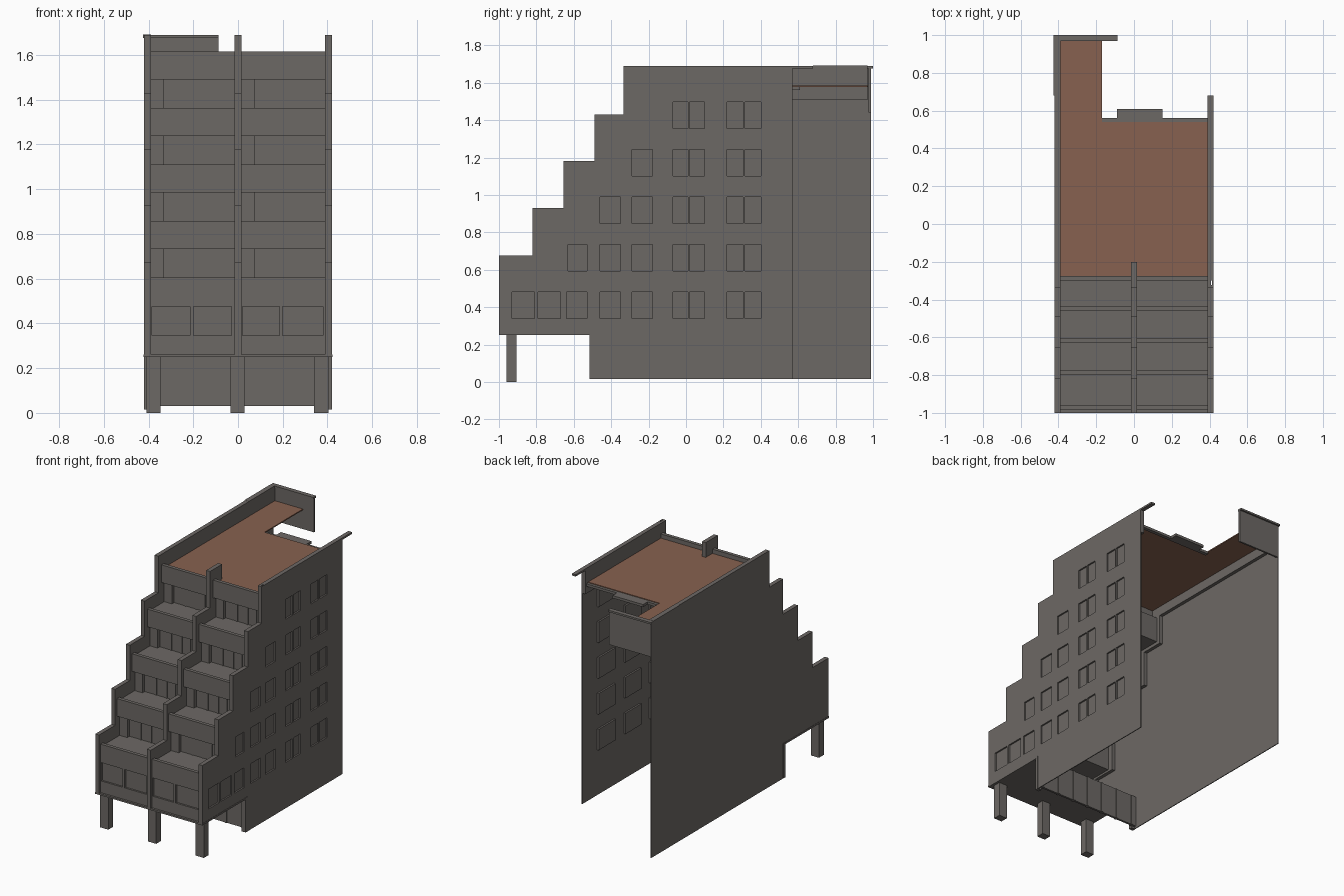
import bpy, bmesh

if "Cube" in bpy.data.objects:
    bpy.data.objects.remove(bpy.data.objects["Cube"])

def material(name, rgb):
    m = bpy.data.materials.new(name)
    m.diffuse_color = (*rgb, 1)
    m.use_nodes = True
    m.node_tree.nodes["Principled BSDF"].inputs["Base Color"].default_value = m.diffuse_color
    return m

GREY = material("concrete grey", (0.152, 0.140, 0.130))
BROWN = material("terracotta roof", (0.245, 0.121, 0.079))

def finish(name, bm, mat):
    bmesh.ops.recalc_face_normals(bm, faces=bm.faces)
    me = bpy.data.meshes.new(name)
    bm.to_mesh(me)
    bm.free()
    me.materials.append(mat)
    ob = bpy.data.objects.new(name, me)
    bpy.context.collection.objects.link(ob)
    return ob

def boxes(name, items, mat=GREY):
    """One object from boxes given as (x0, x1, y0, y1, z0, z1)."""
    bm = bmesh.new()
    for x0, x1, y0, y1, z0, z1 in items:
        for v in bmesh.ops.create_cube(bm, size=1)["verts"]:
            v.co.x = x1 if v.co.x > 0 else x0
            v.co.y = y1 if v.co.y > 0 else y0
            v.co.z = z1 if v.co.z > 0 else z0
    return finish(name, bm, mat)

def extrude_x(name, profile, x0, x1, mat=GREY):
    """Extrude a (y, z) outline between two x positions."""
    bm = bmesh.new()
    f = bm.faces.new([bm.verts.new((x0, y, z)) for y, z in profile])
    r = bmesh.ops.extrude_face_region(bm, geom=[f])
    verts = [g for g in r["geom"] if isinstance(g, bmesh.types.BMVert)]
    bmesh.ops.translate(bm, verts=verts, vec=(x1 - x0, 0, 0))
    return finish(name, bm, mat)

def cut(ob, items):
    """Subtract boxes from an object."""
    cutter = boxes("cutter", items)
    cutter.hide_render = True
    mod = ob.modifiers.new("recess", "BOOLEAN")
    mod.operation, mod.solver, mod.object = "DIFFERENCE", "EXACT", cutter
    bpy.context.view_layer.objects.active = ob
    bpy.ops.object.modifier_apply(modifier=mod.name)
    bpy.data.objects.remove(cutter)

# Stepped front outline shared by the side walls and the fins
steps = [(-1, 0.25), (-1, 0.675), (-0.82, 0.675), (-0.82, 0.93), (-0.655, 0.93),
         (-0.655, 1.18), (-0.49, 1.18), (-0.49, 1.43), (-0.335, 1.43), (-0.335, 1.69)]
foot = [(-0.51, 0.015), (-0.51, 0.25)]

# Thin outer skins of the side walls
extrude_x("left_wall", steps + [(0.99, 1.69), (0.99, 0.015)] + foot, -0.42, -0.414)
right = extrude_x("right_wall", steps + [(0.57, 1.69), (0.57, 0.015)] + foot, 0.414, 0.42)

# Stepped fins: one between the bays, one thickening each wall at the terraces
back = [(-0.2, 1.69), (-0.2, 1.30)]
for y, z in ((-0.36, 1.05), (-0.53, 0.80), (-0.69, 0.55), (-0.86, 0.25)):
    back += [(y, back[-1][1]), (y, z)]
for name, x0, x1 in (("left_fin", -0.415, -0.39), ("central_fin", -0.015, 0.015),
                     ("right_fin", 0.39, 0.408)):
    extrude_x(name, steps + back, x0, x1)
boxes("right_fin_edge", [(0.405, 0.4145, y, y + 0.012, z0, z1) for y, z0, z1 in
      ((-1, .25, .675), (-.82, .67, .93), (-.655, .92, 1.18), (-.49, 1.17, 1.43),
       (-.335, 1.42, 1.69))]
      + [(0.405, 0.4145, a, b, z - 0.012, z) for a, b, z in
         ((-1, -.82, .675), (-.82, -.655, .93), (-.655, -.49, 1.18), (-.49, -.335, 1.43))])

# Roof parapets: inner faces thicken the wall tops
boxes("roof_parapets", [(-0.415, -0.39, -0.25, 0.973, 1.51, 1.69),
                        (0.39, 0.415, -0.3, 0.57, 1.51, 1.69)])

# Side windows: openings backed by shallow trays
spans = {0: [(-0.93, -0.81), (-0.79, -0.67), (-0.64, -0.53)], 1: [(-0.63, -0.53)]}
openings, trays = [], []
for row in range(5):
    z0 = 0.34 + 0.254 * row
    groups = [[s] for s in spans.get(row, [])]
    groups += [[(-0.07, 0.01), (0.02, 0.10)], [(0.22, 0.305), (0.315, 0.40)]]
    if row < 4:
        groups.append([(-0.29, -0.18)])
    if row < 3:
        groups.append([(-0.46, -0.35)])
    for g in groups:
        openings += [(0.411, 0.45, a, b, z0, z0 + 0.14) for a, b in g]
        trays.append((0.402, 0.4145, g[0][0] - 0.004, g[-1][1] + 0.004,
                      z0 - 0.004, z0 + 0.144))
cut(right, openings)
panes = boxes("side_window_trays", trays)
cut(panes, [(0.409, 0.45, *o[2:]) for o in openings])

# Terraces, level by level and bay by bay
fronts = [-0.985, -0.80, -0.63, -0.46, -0.30]
tops = [0.605 + 0.2525 * k for k in range(5)]
parapets, floors, glazing, posts = [], [], [], []
for x0, x1 in ((-0.39, -0.015), (0.015, 0.39)):
    for k, (y, t) in enumerate(zip(fronts, tops)):
        if k < 4:
            floors.append((x0, x1, y + 0.002, fronts[k + 1] + 0.07, t - 0.04, t - 0.02))
        if k == 0:
            continue
        parapets.append((x0, x1, y, y + 0.025, t - 0.125, t))
        # Ceiling behind the parapet foot
        parapets.append((x0, x1, y + 0.02, y + 0.07, t - 0.125, t - 0.11))
        z0, z1 = tops[k - 1] - 0.035, t - 0.12
        glazing.append((x0, x1, y + 0.055, y + 0.07, z0, z1))
        # Solid pier beside the doors and slim door posts
        glazing.append((x0, x0 + 0.06, y + 0.03, y + 0.06, z0, z1))
        for f in (0.4, 0.62, 0.8):
            xm = x0 + f * (x1 - x0)
            posts.append((xm - 0.005, xm + 0.005, y + 0.050, y + 0.058, z0, z1))
boxes("terrace_parapets", parapets)
boxes("terrace_floors", floors)
boxes("terrace_doors", glazing)
boxes("door_posts", posts)

# Lowest front wall with four shallow windows
front = boxes("lower_front_wall", [(-0.39, 0.39, -0.985, -0.96, 0.255, tops[0])])
cut(front, [(a, b, -1.1, -0.972, 0.345, 0.475) for a, b in
            ((-0.385, -0.215), (-0.20, -0.03), (0.02, 0.185), (0.20, 0.38))])

# Overhang slab and the columns under it
boxes("overhang_slab", [(-0.422, 0.422, -1, -0.49, 0.25, 0.262)])
boxes("columns", [(x - 0.032, x + 0.032, -0.96, -0.905, 0, 0.252)
                  for x in (-0.378, -0.002, 0.372)])

# Recessed ground floor front with upright posts
boxes("ground_floor_front", [(-0.415, 0.415, -0.49, -0.475, 0.03, 0.252)])
boxes("ground_floor_posts", [(x - 0.008, x + 0.008, -0.496, -0.47, 0.03, 0.252)
                             for x in (-0.38, -0.25, -0.12, 0, 0.12, 0.25, 0.38)])
boxes("wall_feet", [(s - 0.016, s + 0.016, -0.515, -0.49, 0.015, 0.25)
                    for s in (-0.405, 0.405)])

# L-shaped roof deck
boxes("roof_deck", [(-0.39, -0.17, -0.276, 0.97, 1.577, 1.585),
                    (-0.17, 0.39, -0.276, 0.54, 1.577, 1.585)], BROWN)

# Rear roof edge and landing
boxes("rear_roof_edge", [(-0.17, 0.39, 0.535, 0.56, 1.562, 1.58),
                         (-0.09, 0.15, 0.55, 0.61, 1.562, 1.58)])

# Rear parapet panel and copings
boxes("rear_parapet", [(-0.415, -0.087, 0.975, 0.988, 1.44, 1.677)])
boxes("copings", [(-0.425, -0.087, 0.968, 1.0, 1.677, 1.69),
                  (-0.425, -0.39, 0.68, 0.97, 1.677, 1.691),
                  (0.39, 0.42, 0.56, 0.68, 1.677, 1.69)])
